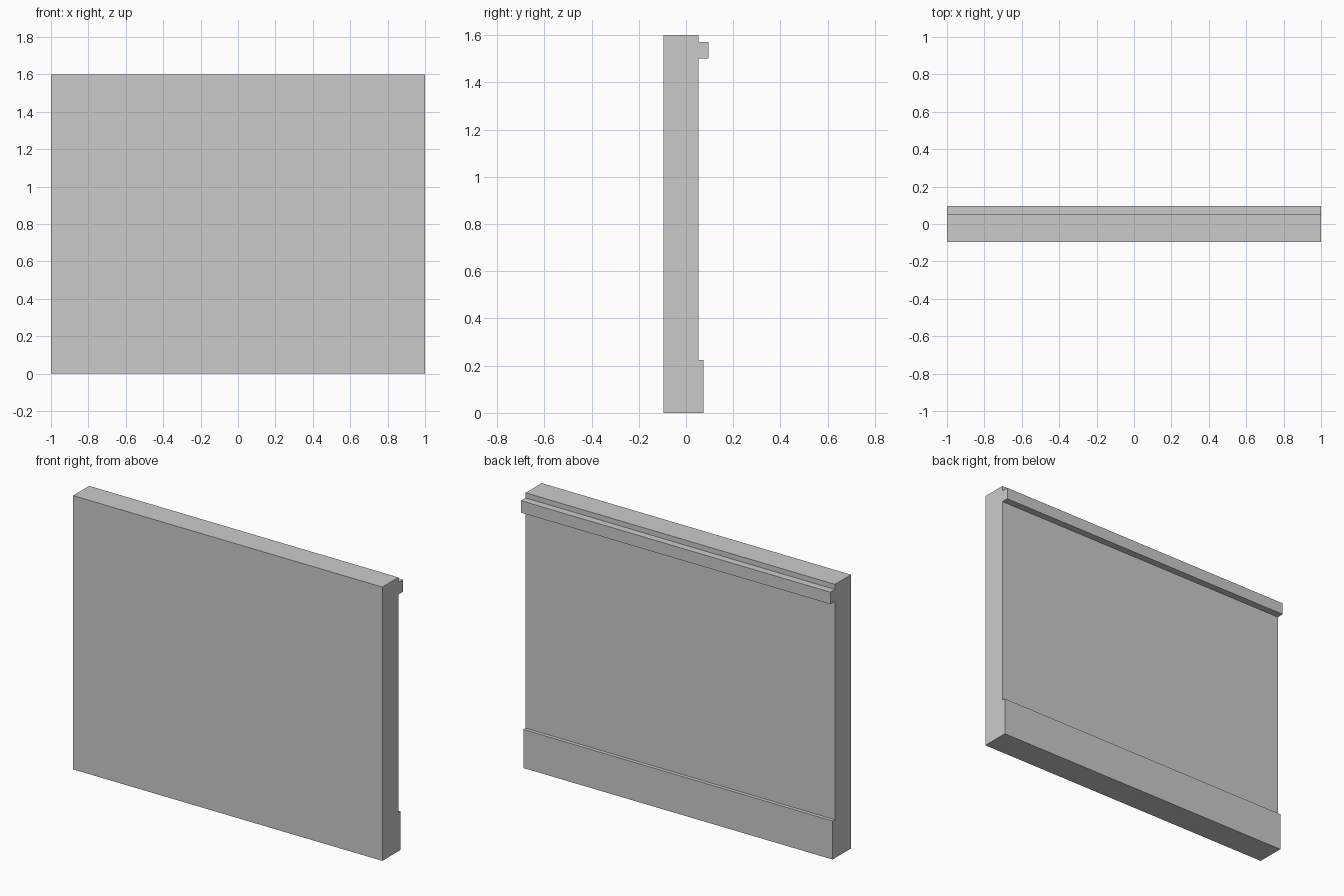
import bpy

if "Cube" in bpy.data.objects:
    bpy.data.objects.remove(bpy.data.objects["Cube"])

grey = bpy.data.materials.new("light_grey")
grey.diffuse_color = (0.6, 0.6, 0.6, 1)
grey.use_nodes = True
grey.node_tree.nodes["Principled BSDF"].inputs["Base Color"].default_value = grey.diffuse_color


def box(name, y0, y1, z0, z1, width=2.0):
    """Full-width box spanning the given depth and height."""
    bpy.ops.mesh.primitive_cube_add(size=1, location=(0, (y0 + y1) / 2, (z0 + z1) / 2))
    obj = bpy.context.object
    obj.name = name
    obj.scale = (width, y1 - y0, z1 - z0)
    bpy.ops.object.transform_apply(location=False, rotation=False, scale=True)
    obj.data.materials.append(grey)
    return obj


FRONT, BACK = -0.095, 0.053

# Main wall slab
wall = box("wall_panel", FRONT, BACK, 0.0, 1.6)

# Skirting board and picture rail on the back face
skirting = box("skirting_board", BACK, 0.074, 0.0, 0.225)
rail = box("picture_rail", BACK, 0.095, 1.5, 1.57)

# Join the trim into the slab so that no faces are hidden inside
for trim in (skirting, rail):
    trim.hide_render = True
    # Sink the trim slightly into the slab for a clean union
    for v in trim.data.vertices:
        if v.co.y < 0:
            v.co.y -= 0.02
    mod = wall.modifiers.new("join_" + trim.name, 'BOOLEAN')
    mod.operation = 'UNION'
    mod.solver = 'EXACT'
    mod.object = trim
    bpy.context.view_layer.objects.active = wall
    bpy.ops.object.modifier_apply(modifier=mod.name)
    bpy.data.objects.remove(trim, do_unlink=True)
